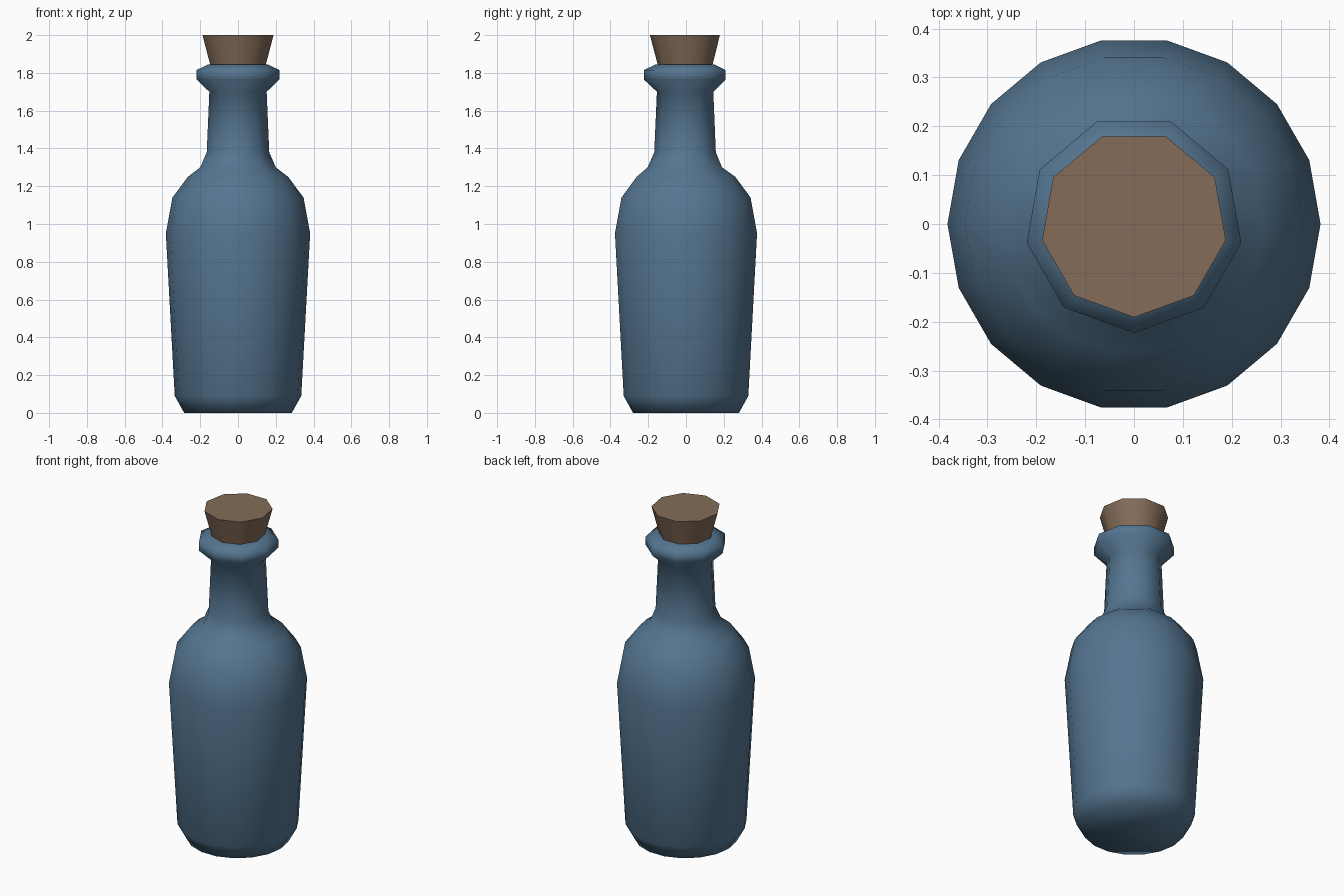
import bpy, bmesh
from math import cos, sin, radians

if "Cube" in bpy.data.objects:
    bpy.data.objects.remove(bpy.data.objects["Cube"])


def add_ring(bm, n, r, z, start):
    return [bm.verts.new((r * cos(radians(start + 360 * i / n)),
                          r * sin(radians(start + 360 * i / n)), z)) for i in range(n)]


def bridge(bm, a, b):
    n = len(a)
    for i in range(n):
        j = (i + 1) % n
        bm.faces.new((a[i], a[j], b[j], b[i]))


def stack(bm, n, profile, start):
    rings = [add_ring(bm, n, r, z, start) for r, z in profile]
    for a, b in zip(rings, rings[1:]):
        bridge(bm, a, b)
    return rings


def finish(bm, name, color):
    bmesh.ops.recalc_face_normals(bm, faces=bm.faces[:])
    mesh = bpy.data.meshes.new(name)
    bm.to_mesh(mesh)
    bm.free()
    ob = bpy.data.objects.new(name, mesh)
    bpy.context.collection.objects.link(ob)
    mat = bpy.data.materials.new(name + "_material")
    mat.diffuse_color = color
    mat.use_nodes = True
    mat.node_tree.nodes["Principled BSDF"].inputs["Base Color"].default_value = mat.diffuse_color
    mesh.materials.append(mat)
    bpy.ops.object.select_all(action='DESELECT')
    ob.select_set(True)
    bpy.context.view_layer.objects.active = ob
    bpy.ops.object.shade_smooth_by_angle(angle=radians(65))
    return ob


# Bottle: 18-sided body, 9-sided neck and lip
bm = bmesh.new()
body = stack(bm, 18, [(0.285, 0), (0.335, 0.09), (0.382, 0.95),
                      (0.347, 1.14), (0.265, 1.25)], -100)
neck = stack(bm, 9, [(0.203, 1.30), (0.168, 1.38), (0.154, 1.70), (0.223, 1.765),
                     (0.223, 1.815), (0.16, 1.845), (0.135, 1.845)], -90)
bm.faces.new(body[0])

# Shoulder: each pair of body vertices meets one neck vertex
low, high = body[-1], neck[0]
for i in range(9):
    a, b, c = low[2 * i], low[2 * i + 1], low[(2 * i + 2) % 18]
    bm.faces.new((a, b, high[i]))
    bm.faces.new((b, c, high[(i + 1) % 9], high[i]))
finish(bm, "bottle", (0.09, 0.18, 0.28, 1))

# Cork: tapered stopper sitting in the lip
bm = bmesh.new()
cork = stack(bm, 9, [(0.138, 1.80), (0.191, 2.0)], -90)
bm.faces.new(cork[0])
bm.faces.new(cork[1])
finish(bm, "cork", (0.23, 0.15, 0.10, 1))
